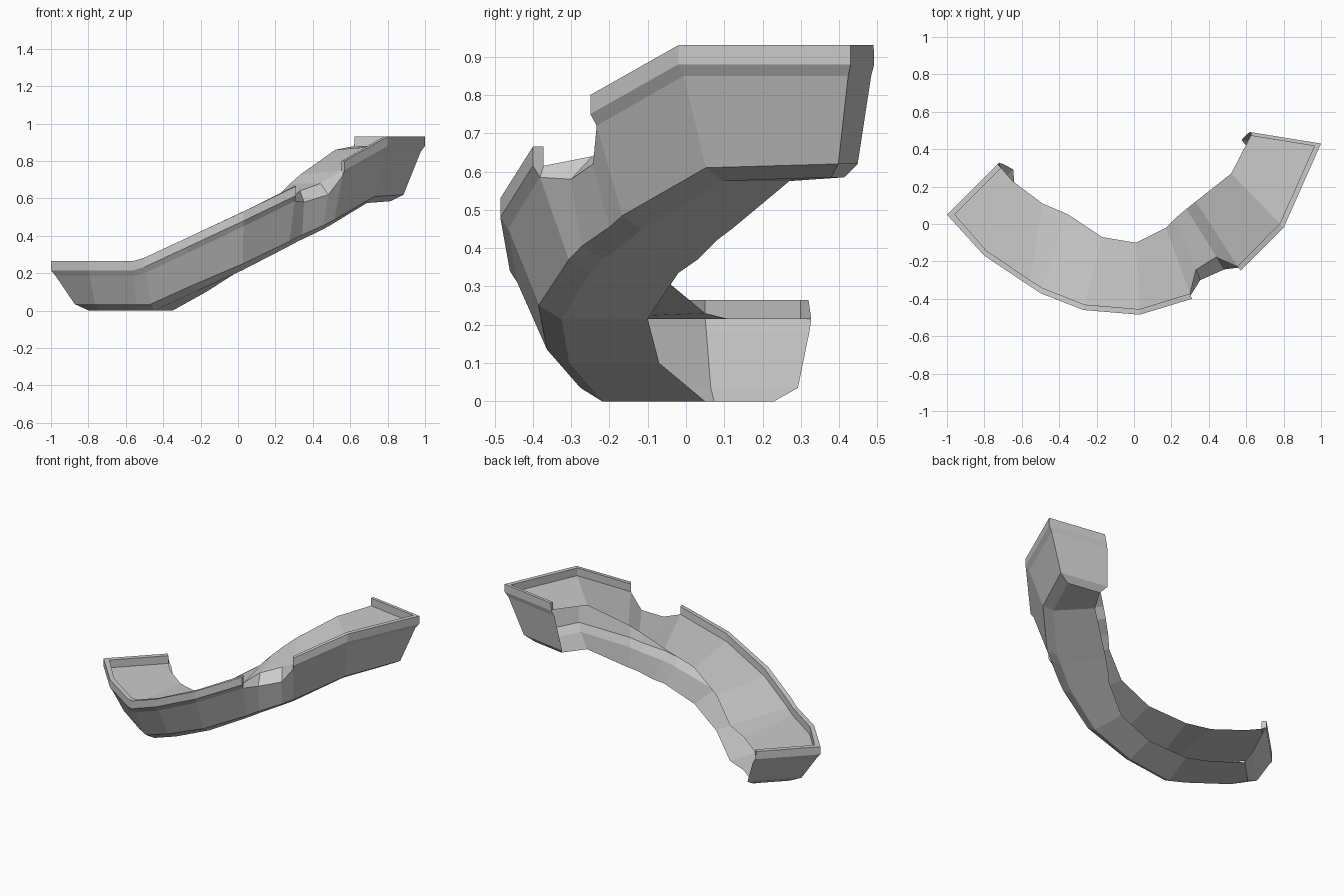
import bpy, bmesh
from mathutils import Vector

if "Cube" in bpy.data.objects:
    bpy.data.objects.remove(bpy.data.objects["Cube"])

# Stations along the walkway: outer rim xy, inner edge xy, floor z, outer rim z,
# inner deck z, wall inset (used where the outer rim is broken away)
STATIONS = [
    ((-1.00, .05), (-.73, .32), .00, .265, .215, 0),
    ((-.80, -.17), (-.65, .23), .00, .265, .215, 0),
    ((-.56, -.33), (-.49, .11), .00, .265, .215, 0),
    ((-.50, -.37), (-.35, .05), .00, .283, .230, 0),
    ((-.27, -.46), (-.17, -.07), .10, .390, .330, 0),
    ((.03, -.485), (.01, -.10), .215, .53, .450, 0),
    ((.31, -.40), (.17, -.02), .335, .665, .560, 0),
    ((.38, -.365), (.22, .03), .37, .66, .620, .07),
    ((.51, -.285), (.28, .08), .42, .70, .680, .05),
    ((.57, -.25), (.33, .12), .45, .80, .725, 0),
    ((.80, -.02), (.52, .27), .575, .93, .860, 0),
    ((1.00, .43), (.63, .49), .585, .93, .88, 0),
]
BROKEN = (6, 7, 8)                       # segments with the outer rim missing
LEAN = (0, 0, .02, .10, .16)             # outer wall inset, rim top to floor
RIM = .03
LAST = len(STATIONS) - 1

bm = bmesh.new()
outer, inner, rim, deck, edge = [], [], [], [], []
for i, (o, n, floor, top, itop, inset) in enumerate(STATIONS):
    po, pn = Vector((*o, 0)), Vector((*n, 0))
    across = (pn - po).normalized()
    shift = Vector()                     # end walls lean in along the path
    if i == 0:
        shift = Vector((.7, -.7, 0))
    elif i == LAST:
        shift = Vector((-.2, -.6, 0))

    def add(base, offset, z, along=0):
        p = base + across * offset + shift * along
        return bm.verts.new((p.x, p.y, z))

    zo = (top, top - .05, top - .08, floor + .035, floor)
    zi = (itop + .05, itop, itop - .03, floor + .035, floor)
    # only the end walls flare past the inner edge
    flare = (0, .01, .02, .04, 0) if i in (0, LAST) else (0,) * 5
    outer.append([add(po, max(LEAN[k], inset), zo[k], LEAN[k] * .8) for k in range(5)])
    inner.append([add(pn, flare[k], zi[k], LEAN[k] * .8) for k in range(5)])
    rim.append(add(po, RIM + inset, top, RIM))
    deck.append(add(po, .13 if inset else RIM, top - (.02 if inset else .05), RIM))
    edge.append((add(pn, 0, itop + .05, RIM), add(pn, 0, itop, RIM)))

face = bm.faces.new
for i in range(LAST):
    j = i + 1
    a, b = outer[i], outer[j]
    # Outer wall
    for k in range(2 if i in BROKEN else 0, 4):
        face((a[k], b[k], b[k + 1], a[k + 1]))
    # Underside and deck
    face((a[4], b[4], inner[j][4], inner[i][4]))
    face((deck[i], edge[i][1], edge[j][1], deck[j]))
    if i in BROKEN:
        # Sloping broken ledge
        face((a[2], deck[i], deck[j], b[2]))
    else:
        # Raised rim
        face((a[0], rim[i], rim[j], b[0]))
        face((rim[i], deck[i], deck[j], rim[j]))

# Rim ends beside the break
for i in (BROKEN[0], BROKEN[-1] + 1):
    face((*outer[i][:3], deck[i], rim[i]))

# End walls with their rims
for i in (0, LAST):
    for k in range(4):
        face((outer[i][k], outer[i][k + 1], inner[i][k + 1], inner[i][k]))
    face((outer[i][0], inner[i][0], edge[i][0], rim[i]))
    face((rim[i], edge[i][0], edge[i][1], deck[i]))
    face((inner[i][0], inner[i][1], edge[i][1], edge[i][0]))

bmesh.ops.delete(bm, geom=[v for v in bm.verts if not v.link_faces], context='VERTS')
bmesh.ops.recalc_face_normals(bm, faces=bm.faces)
lowest = min(bm.faces, key=lambda f: f.calc_center_median().z)
if lowest.normal.z > 0:
    bmesh.ops.reverse_faces(bm, faces=bm.faces)

mesh = bpy.data.meshes.new("curved_walkway")
bm.to_mesh(mesh)
bm.free()
walkway = bpy.data.objects.new("curved_walkway", mesh)
bpy.context.collection.objects.link(walkway)
